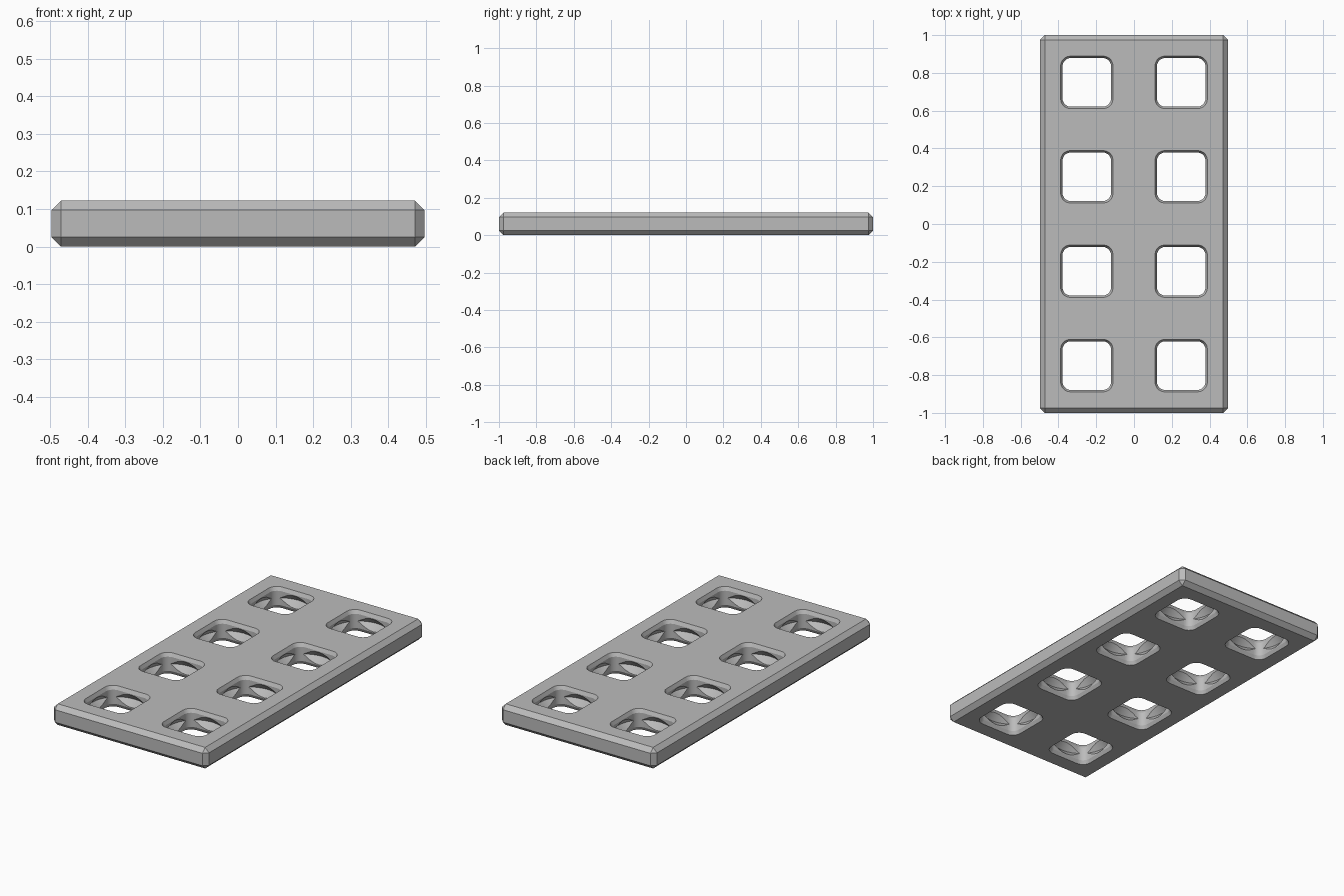
import bpy, bmesh, math

if "Cube" in bpy.data.objects:
    bpy.data.objects.remove(bpy.data.objects["Cube"])

W, L, H = 0.994, 2.0, 0.122
CHAMFER = 0.025
CENTRES = [(x, y) for x in (-0.25, 0.25) for y in (-0.75, -0.25, 0.25, 0.75)]

grey = bpy.data.materials.new("light_grey")
grey.diffuse_color = (0.5, 0.5, 0.5, 1)
grey.use_nodes = True
grey.node_tree.nodes["Principled BSDF"].inputs["Base Color"].default_value = grey.diffuse_color


def make_object(name, bm):
    bmesh.ops.recalc_face_normals(bm, faces=bm.faces)
    mesh = bpy.data.meshes.new(name)
    bm.to_mesh(mesh)
    bm.free()
    mesh.materials.append(grey)
    obj = bpy.data.objects.new(name, mesh)
    bpy.context.collection.objects.link(obj)
    return obj


def rounded_square(half, radius, steps=5):
    """Outline of a square with rounded corners."""
    pts = []
    for q in range(4):
        mid = math.radians(45 + 90 * q)
        cx = math.copysign(half - radius, math.cos(mid))
        cy = math.copysign(half - radius, math.sin(mid))
        for i in range(steps + 1):
            a = math.radians(90 * q + 90 * i / steps)
            pts.append((cx + radius * math.cos(a), cy + radius * math.sin(a)))
    return pts


def circle(radius, steps=32):
    return [(radius * math.cos(2 * math.pi * i / steps),
             radius * math.sin(2 * math.pi * i / steps)) for i in range(steps)]


def loft_cutter(name, sections):
    """Stack outlines at given heights into one solid per hole."""
    bm = bmesh.new()
    for cx, cy in CENTRES:
        rings = [[bm.verts.new((cx + x, cy + y, z)) for x, y in outline]
                 for z, outline in sections]
        n = len(rings[0])
        for a, b in zip(rings, rings[1:]):
            for i in range(n):
                j = (i + 1) % n
                bm.faces.new((a[i], a[j], b[j], b[i]))
        bm.faces.new(rings[0][::-1])
        bm.faces.new(rings[-1])
    obj = make_object(name, bm)
    obj.hide_render = True
    return obj


# Plate with every edge chamfered
bm = bmesh.new()
bmesh.ops.create_cube(bm, size=1)
for v in bm.verts:
    v.co = (v.co.x * W, v.co.y * L, (v.co.z + 0.5) * H)
bmesh.ops.bevel(bm, geom=bm.edges[:], offset=CHAMFER, segments=1,
                affect='EDGES', clamp_overlap=True)
plate = make_object("plate", bm)

# Square holes with chamfered rims
rim, throat = rounded_square(0.139, 0.052), rounded_square(0.129, 0.045)
wide = rounded_square(0.144, 0.057)
holes = loft_cutter("hole_cutter", [
    (-0.01, wide), (0.0, rim), (0.02, throat),
    (H - 0.02, throat), (H, rim), (H + 0.01, wide)])

# Round undercut inside each hole
grooves = loft_cutter("groove_cutter", [
    (0.022, circle(0.127)), (H / 2, circle(0.16)), (H - 0.022, circle(0.127))])

bpy.context.view_layer.objects.active = plate
plate.select_set(True)
for cutter in (holes, grooves):
    mod = plate.modifiers.new("cut", 'BOOLEAN')
    mod.operation = 'DIFFERENCE'
    mod.solver = 'EXACT'
    mod.object = cutter
    bpy.ops.object.modifier_apply(modifier=mod.name)
    bpy.data.objects.remove(cutter, do_unlink=True)

for p in plate.data.polygons:
    p.material_index = 0
bpy.ops.object.select_all(action='DESELECT')
plate.select_set(True)
bpy.ops.object.shade_smooth_by_angle(angle=math.radians(20))
